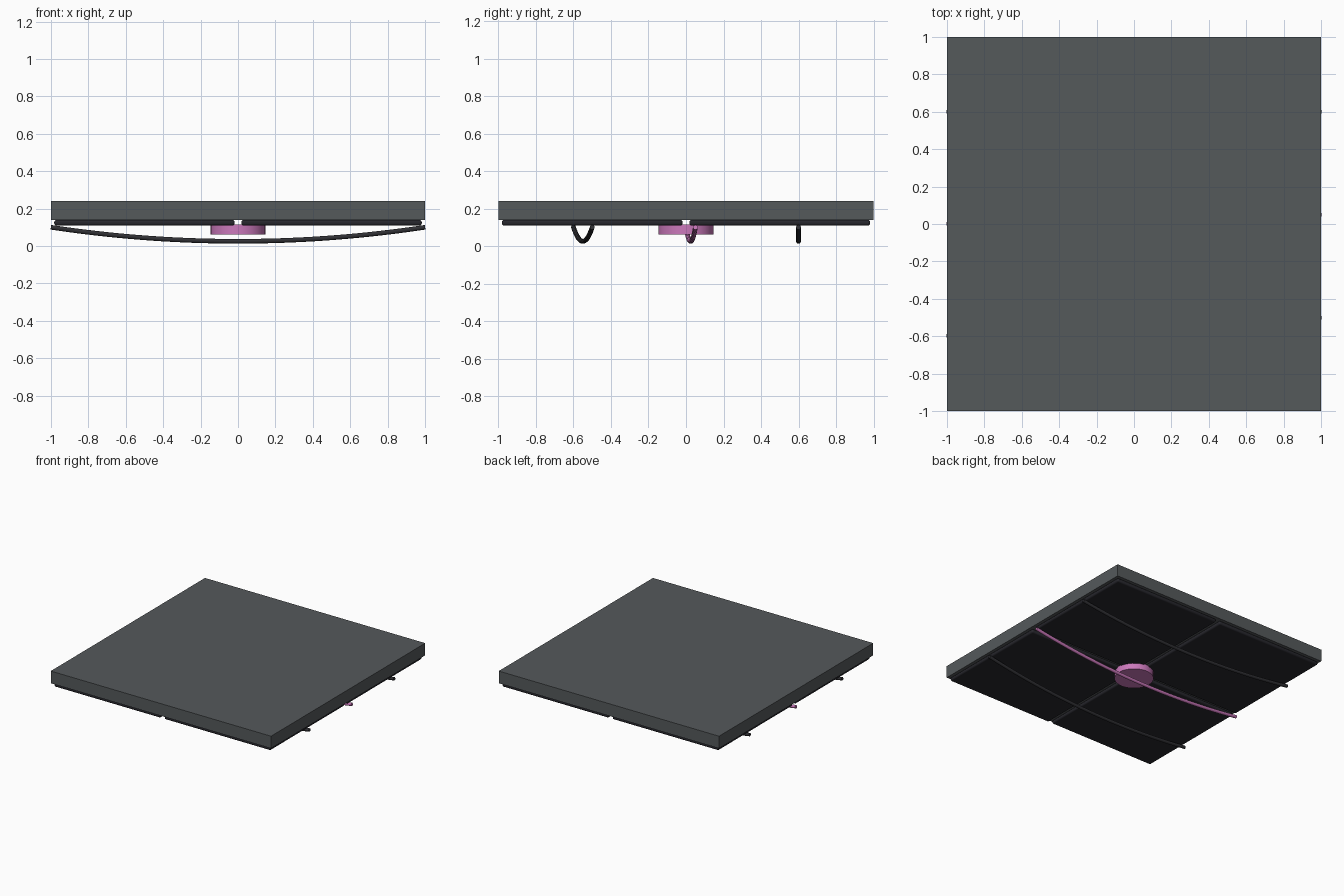
import bpy
from mathutils import Vector

cube = bpy.data.objects.get("Cube")
if cube:
    bpy.data.objects.remove(cube, do_unlink=True)


def material(name, rgb):
    mat = bpy.data.materials.new(name)
    mat.use_nodes = True
    mat.diffuse_color = (*rgb, 1)
    mat.node_tree.nodes["Principled BSDF"].inputs["Base Color"].default_value = (*rgb, 1)
    return mat


slab_grey = material("slab grey", (0.09, 0.1, 0.105))
panel_black = material("panel black", (0.02, 0.02, 0.026))
cable_black = material("cable black", (0.03, 0.03, 0.035))
pink = material("pink", (0.6, 0.19, 0.5))


def finish(obj, name, mat):
    obj.name = name
    obj.data.materials.append(mat)
    return obj


def box(name, centre, size, mat, bevel=0):
    bpy.ops.mesh.primitive_cube_add(size=1, location=centre)
    obj = finish(bpy.context.object, name, mat)
    obj.scale = size
    bpy.ops.object.transform_apply(location=False, rotation=False, scale=True)
    if bevel:
        mod = obj.modifiers.new("rounded_edges", "BEVEL")
        mod.width = bevel
        mod.segments = 3
        bpy.ops.object.shade_smooth_by_angle()
    return obj


def cable(name, y_right, y_left, mat):
    # Sagging parabola as a quadratic curve raised to one cubic segment
    start, end = Vector((-1, y_right, 0.1)), Vector((1, y_left, 0.1))
    middle = (start + end) / 2 - Vector((0, 0, 0.15))
    curve = bpy.data.curves.new(name, "CURVE")
    curve.dimensions = "3D"
    curve.bevel_depth = 0.013
    curve.bevel_resolution = 3
    curve.resolution_u = 24
    curve.use_fill_caps = True
    spline = curve.splines.new("BEZIER")
    spline.bezier_points.add(1)
    for point, co in zip(spline.bezier_points, (start, end)):
        handle = co.lerp(middle, 2 / 3)
        outward = 2 * co - handle
        point.handle_left_type = point.handle_right_type = "FREE"
        point.co = co
        point.handle_left = outward if co == start else handle
        point.handle_right = handle if co == start else outward
    obj = bpy.data.objects.new(name, curve)
    bpy.context.collection.objects.link(obj)
    finish(obj, name, mat)


# Ceiling slab with four rounded panels beneath it
box("ceiling_slab", (0, 0, 0.19), (2, 2, 0.1), slab_grey)
for x, side in ((-0.5, "right"), (0.5, "left")):
    for y, end in ((-0.5, "front"), (0.5, "back")):
        box(f"panel_{end}_{side}", (x, y, 0.124), (0.965, 0.965, 0.03), panel_black, 0.012)

# Central round fixture
bpy.ops.mesh.primitive_cylinder_add(vertices=32, radius=0.147, depth=0.055, location=(0, 0, 0.0885))
finish(bpy.context.object, "round_fixture", pink)
bpy.ops.object.shade_smooth_by_angle()

# Hanging cables
cable("front_cable", -0.6, -0.5, cable_black)
cable("middle_cable", 0, 0.05, pink)
cable("back_cable", 0.6, 0.6, cable_black)
